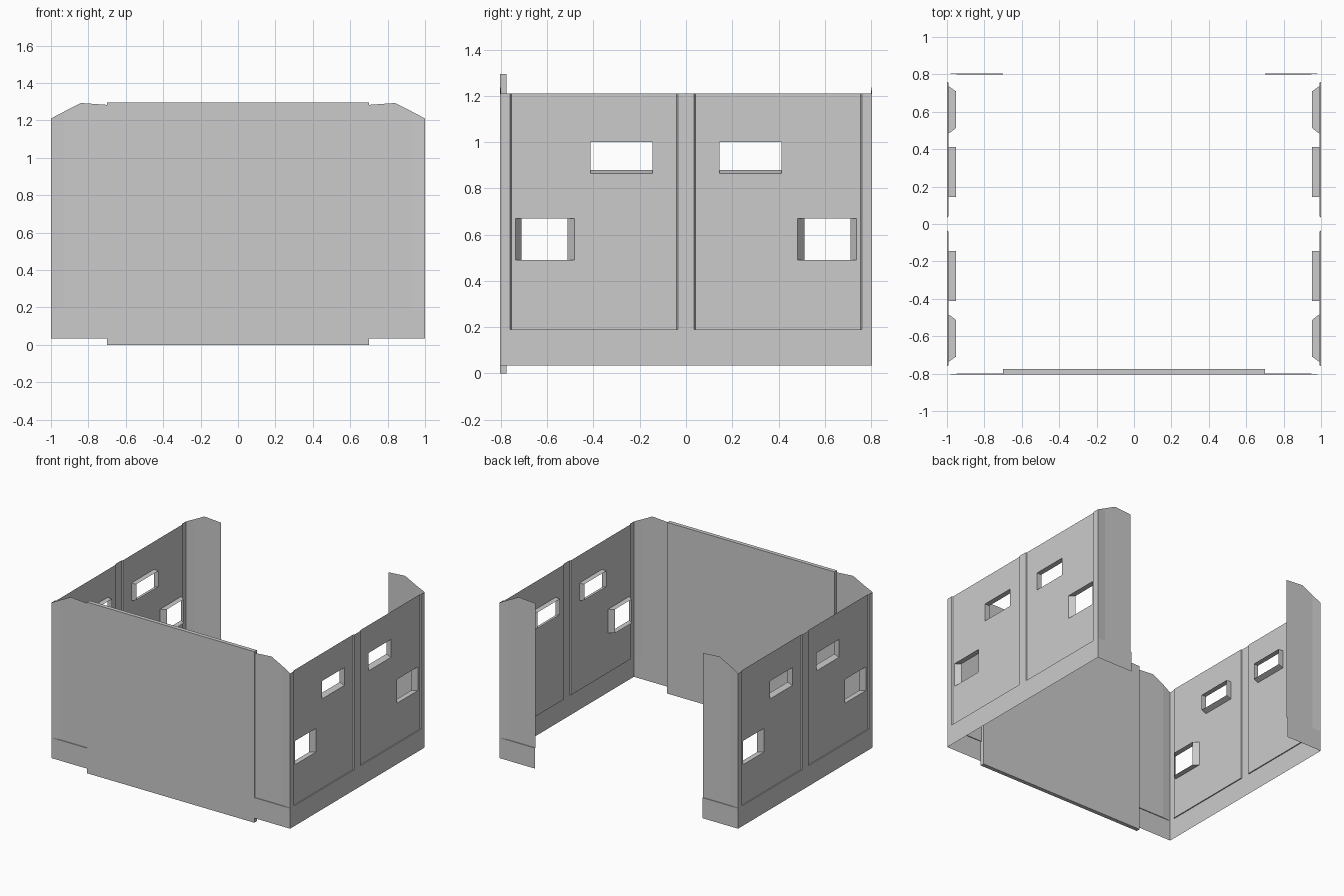
import bpy, bmesh

if "Cube" in bpy.data.objects:
    bpy.data.objects.remove(bpy.data.objects["Cube"])

OUT, REC, INNER = 1.0, 0.992, 0.953      # wall face, recessed panel face, inner end of window reveals
YB = 0.805                               # front / back plane
Z0, ZS, ZT = 0.035, 0.19, 1.21           # skirt bottom, skirt top, wall top


def make(name, quads, mirrored=True):
    """Build an object from polygons, optionally mirrored over x and y."""
    bm = bmesh.new()
    for q in quads:
        bm.faces.new([bm.verts.new(p) for p in q])
    bmesh.ops.remove_doubles(bm, verts=bm.verts[:], dist=1e-5)
    me = bpy.data.meshes.new(name)
    bm.to_mesh(me)
    bm.free()
    ob = bpy.data.objects.new(name, me)
    bpy.context.collection.objects.link(ob)
    if mirrored:
        m = ob.modifiers.new("mirror", 'MIRROR')
        m.use_axis = (True, True, False)
        m.merge_threshold = 0.0001
    return ob


def wall(x, y0, y1, z0, z1):
    """Rectangle facing +x."""
    return [(x, y0, z0), (x, y1, z0), (x, y1, z1), (x, y0, z1)]


# Windows: outer y0, y1, z0, z1 and inner y0, y1, z0, z1
upper = ((0.145, 0.412, 0.865, 1.0), (0.145, 0.412, 0.88, 1.0))
lower = ((0.482, 0.738, 0.49, 0.67), (0.512, 0.71, 0.49, 0.67))
windows = (upper, lower)

# Side wall: recessed panel as a grid with window cells left out
pa, pb, s = 0.035, 0.76, 0.005
ys = [pa + s, 0.145, 0.412, 0.482, 0.738, pb - s]
zs = [ZS, 0.49, 0.67, 0.865, 1.0, ZT]
faces = []
for ya, yb in zip(ys, ys[1:]):
    for za, zb in zip(zs, zs[1:]):
        cy, cz = (ya + yb) / 2, (za + zb) / 2
        if not any(w[0] < cy < w[1] and w[2] < cz < w[3] for w, _ in windows):
            faces.append(wall(REC, ya, yb, za, zb))

# Steps from the panel to the surrounding frame
faces.append([(OUT, pa, ZS), (REC, pa + s, ZS), (REC, pa + s, ZT), (OUT, pa, ZT)])
faces.append([(REC, pb - s, ZS), (OUT, pb, ZS), (OUT, pb, ZT), (REC, pb - s, ZT)])
faces.append([(OUT, pa, ZS), (OUT, pb, ZS), (REC, pb - s, ZS), (REC, pa + s, ZS)])

# Skirt, middle pillar and corner post
for a, b in ((0, pa), (pa, pb), (pb, YB)):
    faces.append(wall(OUT, a, b, Z0, ZS))
faces.append(wall(OUT, 0, pa, ZS, ZT))
faces.append(wall(OUT, pb, YB, ZS, ZT))
make("side_wall", faces)

# Window reveals running inward from the panel
reveals = []
for o, i in windows:
    def ring(x, r):
        return [(x, r[0], r[2]), (x, r[1], r[2]), (x, r[1], r[3]), (x, r[0], r[3])]
    a, b = ring(REC, o), ring(INNER, i)
    for k in range(4):
        n = (k + 1) % 4
        reveals.append([a[k], a[n], b[n], b[k]])
make("window_reveals", reveals)

# Corner wings: skirt, slightly recessed upper sheet, sloped top
yr = YB - 0.006
wing = [
    [(1, YB, Z0), (0.7, YB, Z0), (0.7, YB, ZS), (0.93, YB, ZS), (1, YB, ZS)],
    [(0.93, YB, ZS), (0.7, YB, ZS), (0.7, yr, ZS), (0.93, yr, ZS)],
    [(1, YB, ZS), (0.93, YB, ZS), (0.93, yr, ZS)],
    [(1, YB, ZS), (0.93, yr, ZS), (0.93, yr, 1.247), (1, YB, ZT)],
    [(0.93, yr, ZS), (0.7, yr, ZS), (0.7, yr, 1.283), (0.84, yr, 1.293), (0.93, yr, 1.247)],
]
make("corner_wing", wing)

# Front panel: a thin slab between the two front wings
bpy.ops.mesh.primitive_cube_add(size=1, location=(0, -YB + 0.015, 0.6475))
panel = bpy.context.object
panel.name = "front_panel"
panel.scale = (1.4, 0.03, 1.295)
